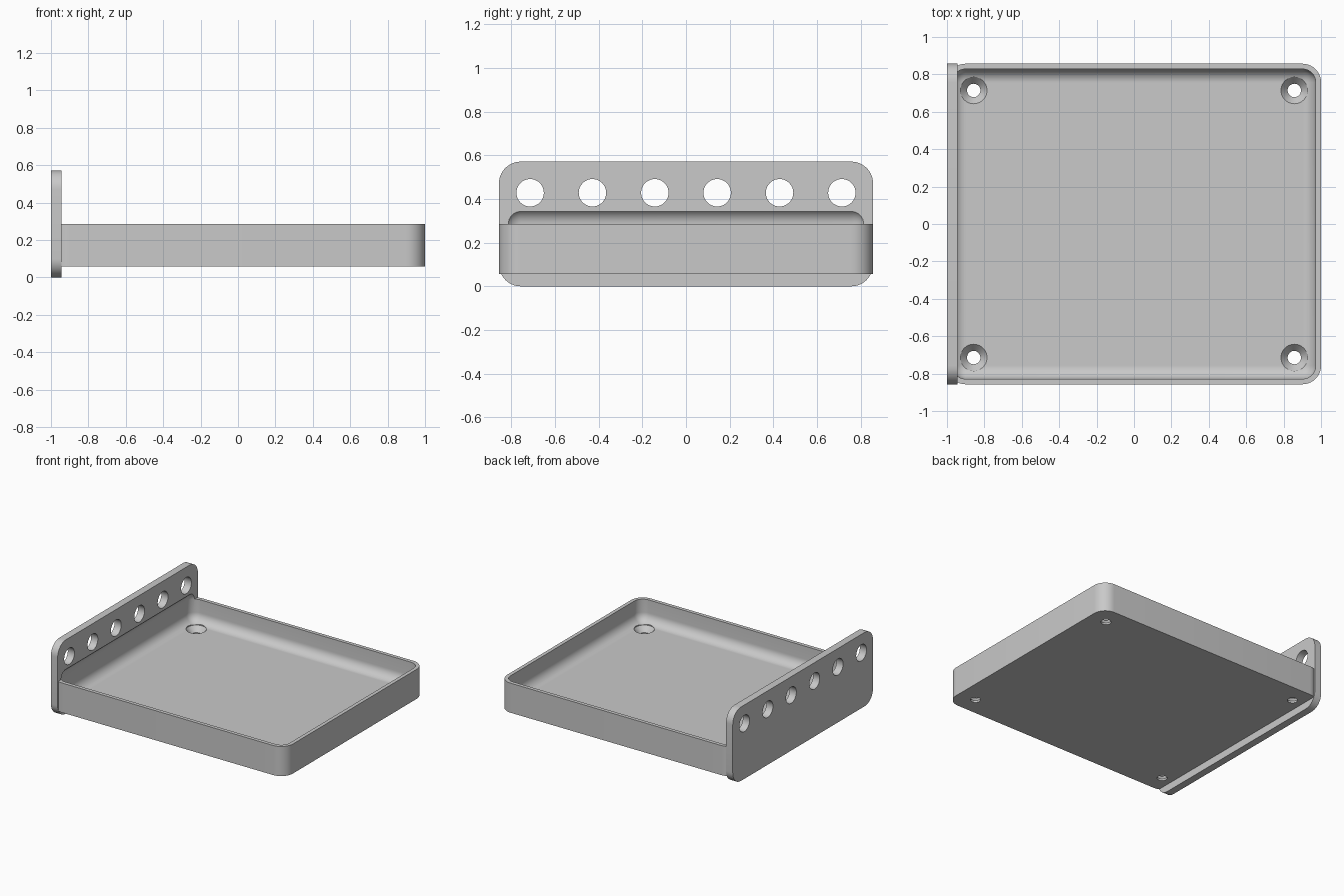
import bpy, bmesh, math
from mathutils import Matrix, Vector

cube = bpy.data.objects.get("Cube")
if cube:
    bpy.data.objects.remove(cube, do_unlink=True)

U = 2 / 70  # design unit: the part is 70 units long

grey = bpy.data.materials.new("plain_grey")
grey.use_nodes = True
colour = (0.585, 0.585, 0.585, 1)
grey.diffuse_color = colour
grey.node_tree.nodes["Principled BSDF"].inputs["Base Color"].default_value = colour


def finish(bm, name):
    mesh = bpy.data.meshes.new(name)
    bmesh.ops.recalc_face_normals(bm, faces=bm.faces)
    bm.to_mesh(mesh)
    bm.free()
    mesh.materials.append(grey)
    obj = bpy.data.objects.new(name, mesh)
    bpy.context.collection.objects.link(obj)
    return obj


def rounded_box(name, low, high, radius, axis=None):
    """Box between two corners; rounds edges along one axis, or all of them."""
    low, high = Vector(low) * U, Vector(high) * U
    bm = bmesh.new()
    bmesh.ops.create_cube(bm, size=1)
    bmesh.ops.scale(bm, vec=high - low, verts=bm.verts)
    bmesh.ops.translate(bm, vec=(low + high) / 2, verts=bm.verts)
    edges = [e for e in bm.edges if axis is None or
             abs((e.verts[0].co - e.verts[1].co)[axis]) > 0.001]
    bmesh.ops.bevel(bm, geom=edges, offset=radius * U, segments=10,
                    profile=0.5, affect='EDGES')
    return finish(bm, name)


def lathe_cutter(name, profile, location, tilt=0):
    """Revolve (radius, height) points into a closed cutter."""
    bm = bmesh.new()
    sides = 40
    rings = [[bm.verts.new((r * math.cos(2 * math.pi * i / sides),
                            r * math.sin(2 * math.pi * i / sides), h))
              for i in range(sides)] for r, h in profile]
    for a, b in zip(rings, rings[1:]):
        for i in range(sides):
            j = (i + 1) % sides
            bm.faces.new((a[i], a[j], b[j], b[i]))
    bm.faces.new(rings[0])
    bm.faces.new(rings[-1])
    place = Matrix.Translation(Vector(location)) @ Matrix.Rotation(tilt, 4, 'Y')
    bmesh.ops.transform(bm, matrix=Matrix.Scale(U, 4) @ place, verts=bm.verts)
    return finish(bm, name)


def combine(target, tool, operation):
    mod = target.modifiers.new(operation, 'BOOLEAN')
    mod.operation = operation
    mod.solver = 'EXACT'
    mod.object = tool
    bpy.ops.object.select_all(action='DESELECT')
    target.select_set(True)
    bpy.context.view_layer.objects.active = target
    bpy.ops.object.modifier_apply(modifier=mod.name)
    bpy.data.objects.remove(tool, do_unlink=True)


# Tray body joined to the upright mounting plate
tray = rounded_box("tray_with_mounting_plate", (-35, -30, 2), (35, 30, 10), 3.5, axis=2)
plate = rounded_box("mounting_plate", (-35, -30, 0), (-33, 30, 20), 3.5, axis=0)
combine(tray, plate, 'UNION')

# Filleted cavity, which also leaves a shallow recess in the plate
cavity = rounded_box("cavity", (-34, -29, 4), (34, 29, 12.5), 2.5)
combine(tray, cavity, 'DIFFERENCE')

# Countersunk screw holes in the floor corners
screw = [(1.25, -3), (1.25, -1.5), (2.5, -0.05), (2.5, 3)]
for x in (-30, 30):
    for y in (-25, 25):
        combine(tray, lathe_cutter("screw_hole", screw, (x, y, 4)), 'DIFFERENCE')

# Row of round holes along the top of the plate
for i in range(6):
    hole = lathe_cutter("plate_hole", [(2.2, -2), (2.2, 2)],
                        (-34, -25 + 10 * i, 15), math.pi / 2)
    combine(tray, hole, 'DIFFERENCE')

bpy.ops.object.select_all(action='DESELECT')
tray.select_set(True)
bpy.context.view_layer.objects.active = tray
bpy.ops.object.shade_smooth_by_angle(angle=math.radians(30))
